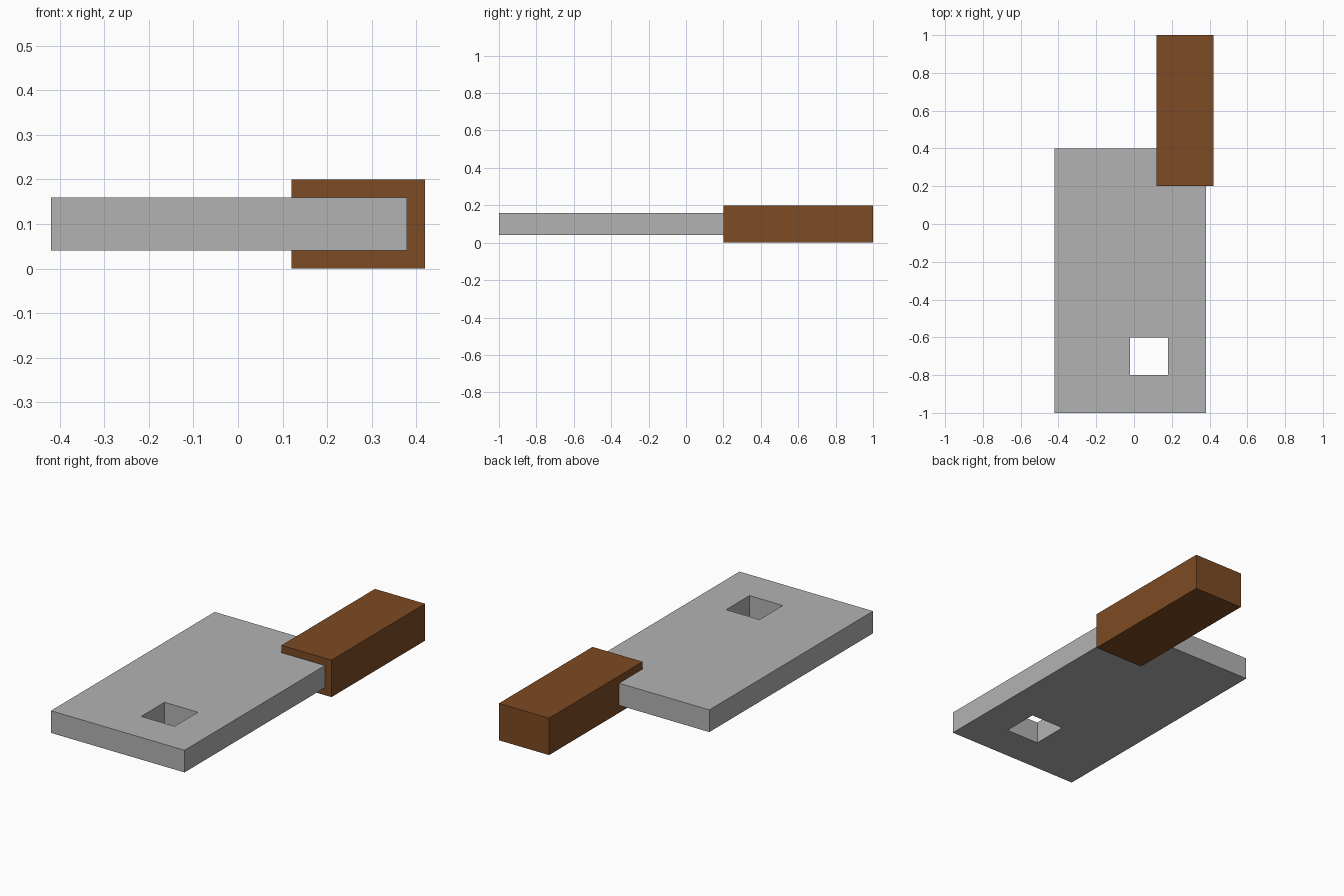
import bpy
import bmesh

default = bpy.data.objects.get("Cube")
if default:
    bpy.data.objects.remove(default, do_unlink=True)


def material(name, rgb):
    mat = bpy.data.materials.new(name)
    mat.use_nodes = True
    colour = (*rgb, 1.0)
    mat.diffuse_color = colour
    mat.node_tree.nodes["Principled BSDF"].inputs["Base Color"].default_value = colour
    return mat


def rectangle(bm, x, y, z):
    corners = ((x[0], y[0]), (x[1], y[0]), (x[1], y[1]), (x[0], y[1]))
    return [bm.verts.new((cx, cy, z)) for cx, cy in corners]


def slab(name, x, y, z, mat, hole=None):
    """Extrude a rectangle upward, optionally with a rectangular hole through it."""
    bm = bmesh.new()
    outer = rectangle(bm, x, y, z[0])
    if hole:
        inner = rectangle(bm, *hole, z[0])
        for i in range(4):
            j = (i + 1) % 4
            bm.faces.new((outer[i], outer[j], inner[j], inner[i]))
    else:
        bm.faces.new(outer)
    top = bmesh.ops.extrude_face_region(bm, geom=bm.faces[:], use_keep_orig=True)
    verts = [g for g in top["geom"] if isinstance(g, bmesh.types.BMVert)]
    bmesh.ops.translate(bm, verts=verts, vec=(0, 0, z[1] - z[0]))
    bmesh.ops.recalc_face_normals(bm, faces=bm.faces[:])
    mesh = bpy.data.meshes.new(name)
    bm.to_mesh(mesh)
    bm.free()
    mesh.materials.append(mat)
    obj = bpy.data.objects.new(name, mesh)
    bpy.context.collection.objects.link(obj)
    return obj


steel = material("steel grey", (0.45, 0.45, 0.45))
wood = material("wood brown", (0.205, 0.07, 0.017))

# Broad blade with a square hanging hole
slab("blade", (-0.42, 0.38), (-1.0, 0.4), (0.04, 0.16), steel,
     hole=((-0.02, 0.18), (-0.8, -0.6)))

# Thick handle wrapped around the blade's rear corner
slab("handle", (0.12, 0.42), (0.2, 1.0), (0.0, 0.2), wood)
